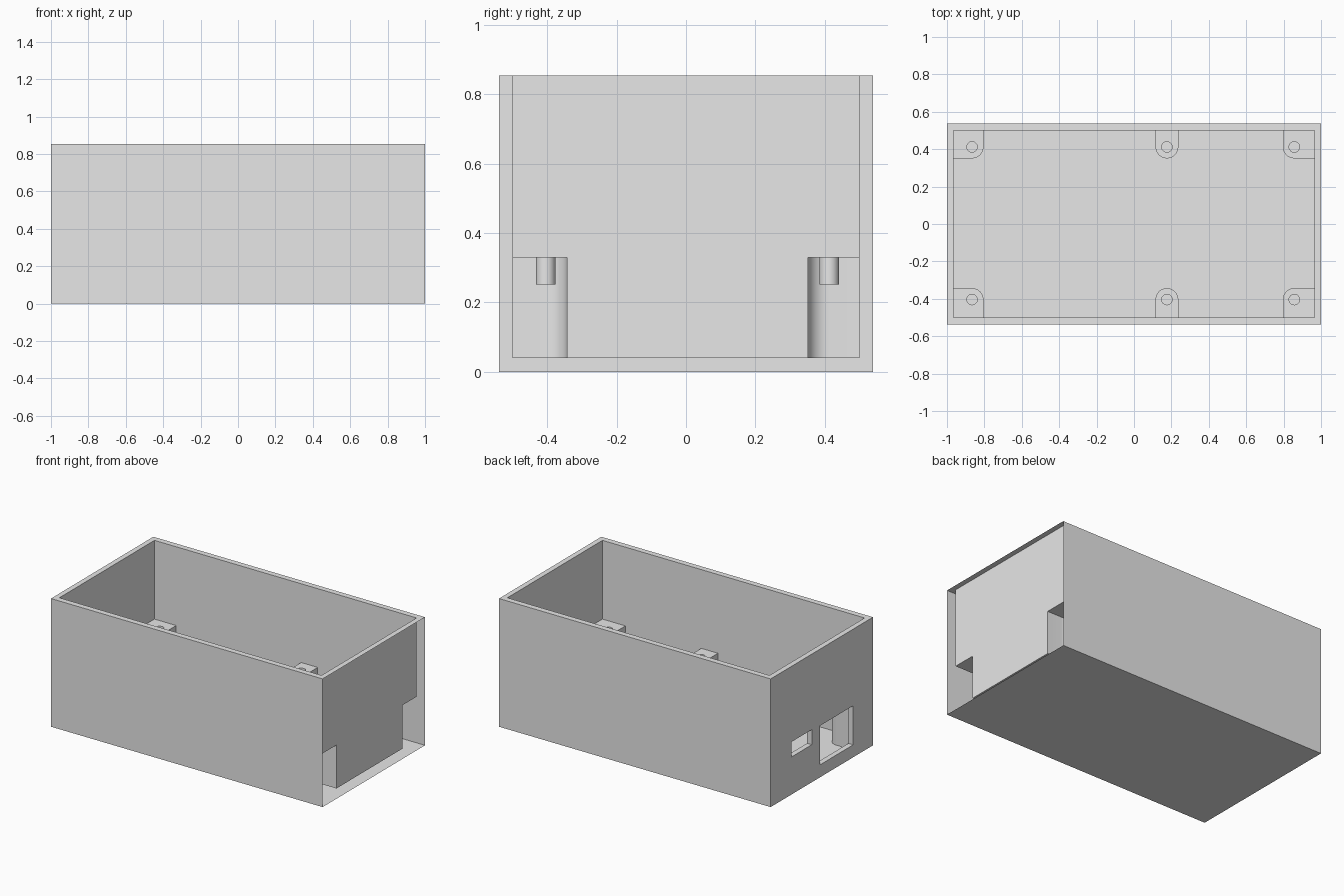
import bpy
import bmesh
from math import cos, sin, pi
from mathutils import Matrix, Vector

default = bpy.data.objects.get("Cube")
if default:
    bpy.data.objects.remove(default, do_unlink=True)

# Main sizes: outer half sizes, inner half sizes, heights
OX, OY, TOP = 1.0, 0.538, 0.853
IX, IY, FLOOR = 0.965, 0.5, 0.04
POST_TOP, HOLE_BOTTOM = 0.329, 0.252
POST_R, HOLE_R = 0.061, 0.028
EMBED = 0.015

grey = bpy.data.materials.new("plain grey")
grey.use_nodes = True
grey.diffuse_color = (0.8, 0.8, 0.8, 1)
grey.node_tree.nodes["Principled BSDF"].inputs["Base Color"].default_value = (0.8, 0.8, 0.8, 1)


def to_object(name, bm):
    bmesh.ops.recalc_face_normals(bm, faces=bm.faces)
    mesh = bpy.data.meshes.new(name)
    bm.to_mesh(mesh)
    bm.free()
    mesh.materials.append(grey)
    obj = bpy.data.objects.new(name, mesh)
    bpy.context.collection.objects.link(obj)
    return obj


def box(name, low, high):
    low, high = Vector(low), Vector(high)
    bm = bmesh.new()
    matrix = Matrix.Translation((low + high) / 2) @ Matrix.Diagonal((*(high - low), 1))
    bmesh.ops.create_cube(bm, size=1, matrix=matrix)
    return to_object(name, bm)


def screw_post(name, x, y, end):
    """Round-nosed post joined to a long wall; end is -1 or 1 in a corner, else 0."""
    side = 1 if y > 0 else -1
    wall_y = side * (IY + EMBED)
    wall_x = end * (IX + EMBED)
    steps = 24
    arc = [pi * i / steps for i in range(steps + 1)]
    if end:
        arc = arc[:steps // 2 + 1]
    direction = -end if end else 1
    outline = [(x + direction * POST_R * cos(a), y - side * POST_R * sin(a)) for a in arc]
    if end:
        outline += [(wall_x, y - side * POST_R), (wall_x, wall_y)]
    else:
        outline.append((x - POST_R, wall_y))
    outline.append((x + direction * POST_R, wall_y))
    bm = bmesh.new()
    face = bm.faces.new([bm.verts.new((px, py, FLOOR - EMBED)) for px, py in outline])
    result = bmesh.ops.extrude_face_region(bm, geom=[face])
    raised = [v for v in result["geom"] if isinstance(v, bmesh.types.BMVert)]
    bmesh.ops.translate(bm, verts=raised, vec=(0, 0, POST_TOP - FLOOR + EMBED))
    return to_object(name, bm)


def screw_hole(name, x, y):
    bm = bmesh.new()
    depth = 2 * (POST_TOP - HOLE_BOTTOM)
    bmesh.ops.create_cone(bm, cap_ends=True, segments=32, radius1=HOLE_R, radius2=HOLE_R,
                          depth=depth, matrix=Matrix.Translation((x, y, POST_TOP)))
    return to_object(name, bm)


def combine(target, tool, operation):
    mod = target.modifiers.new(operation.lower(), "BOOLEAN")
    mod.operation = operation
    mod.solver = "EXACT"
    mod.object = tool
    bpy.context.view_layer.objects.active = target
    bpy.ops.object.modifier_apply(modifier=mod.name)
    bpy.data.objects.remove(tool, do_unlink=True)


# Open-topped case
case = box("enclosure_case", (-OX, -OY, 0), (OX, OY, TOP))
combine(case, box("cavity_cutter", (-IX, -IY, FLOOR), (IX, IY, TOP + 0.2)), "DIFFERENCE")

# Six screw posts along the two long walls
for x, end in ((-0.866, -1), (0.176, 0), (0.857, 1)):
    for y in (-0.404, 0.412):
        combine(case, screw_post("screw_post", x, y, end), "UNION")
        combine(case, screw_hole("hole_cutter", x, y), "DIFFERENCE")

# Two connector openings in the -x end wall
for y0, y1, z0, z1 in ((0.105, 0.317, 0.25, 0.35), (-0.33, 0.017, 0.083, 0.343)):
    combine(case, box("port_cutter", (-OX - 0.1, y0, z0), (-IX + 0.02, y1, z1)), "DIFFERENCE")

# The +x end has no outer skin, leaving the wall hollow
bm = bmesh.new()
bm.from_mesh(case.data)
skin = [f for f in bm.faces if f.calc_center_median().x > OX - 0.001]
bmesh.ops.delete(bm, geom=skin, context="FACES")
for face in bm.faces:
    face.material_index = 0
bm.to_mesh(case.data)
bm.free()

# Smooth the curved posts and holes only
bpy.ops.object.select_all(action="DESELECT")
case.select_set(True)
bpy.context.view_layer.objects.active = case
bpy.ops.object.shade_smooth_by_angle(angle=pi / 6)
